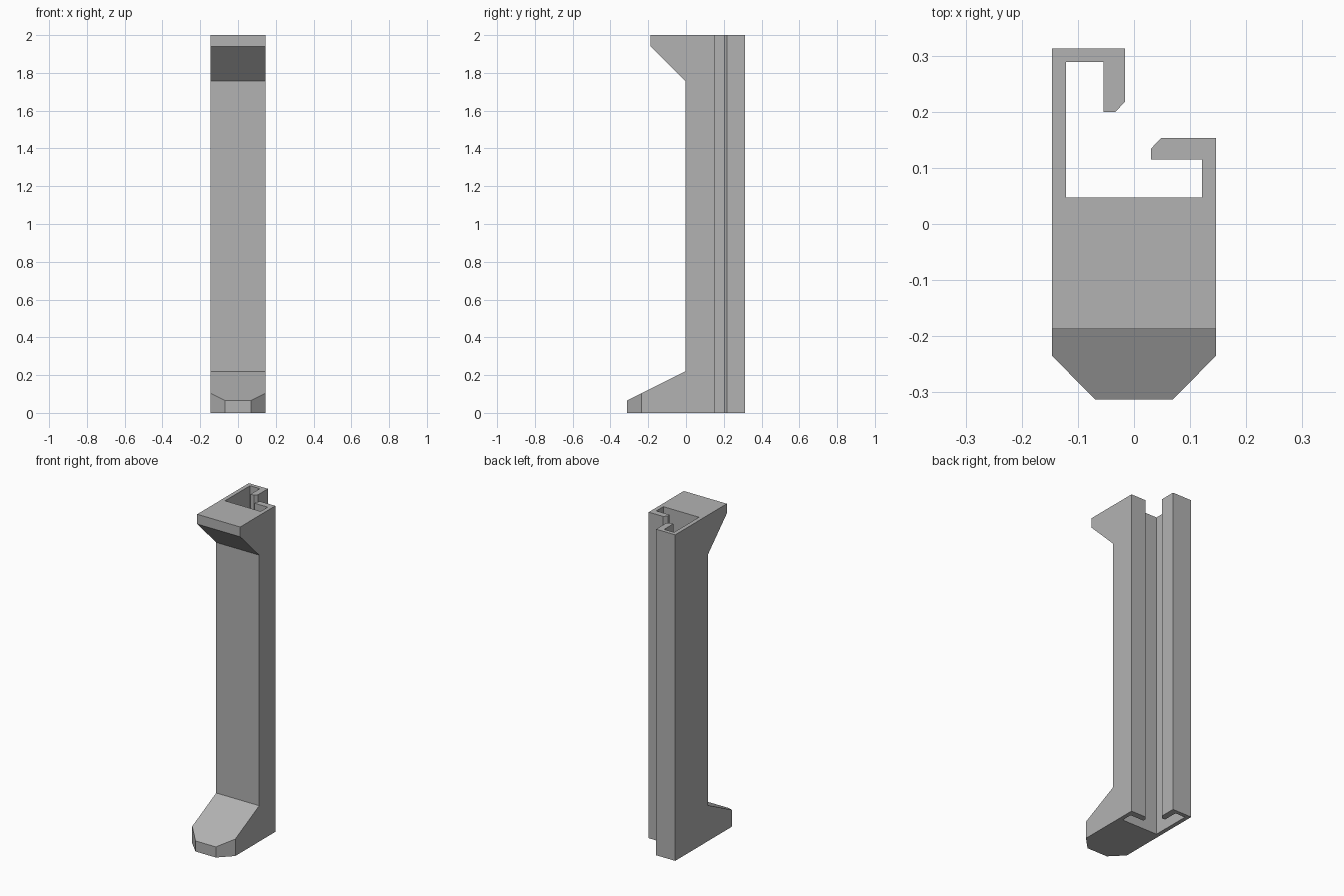
import bpy
import bmesh
from mathutils import Vector

if "Cube" in bpy.data.objects:
    bpy.data.objects.remove(bpy.data.objects["Cube"])


def prism(name, points, direction):
    """Closed prism made by sweeping a planar outline along a vector."""
    bm = bmesh.new()
    face = bm.faces.new([bm.verts.new(p) for p in points])
    swept = bmesh.ops.extrude_face_region(bm, geom=[face])
    moved = [g for g in swept["geom"] if isinstance(g, bmesh.types.BMVert)]
    bmesh.ops.translate(bm, verts=moved, vec=Vector(direction))
    bmesh.ops.recalc_face_normals(bm, faces=bm.faces)
    mesh = bpy.data.meshes.new(name)
    bm.to_mesh(mesh)
    bm.free()
    obj = bpy.data.objects.new(name, mesh)
    bpy.context.collection.objects.link(obj)
    return obj


grey = bpy.data.materials.new("plain grey")
grey.diffuse_color = (0.448, 0.448, 0.448, 1)
grey.use_nodes = True
grey.node_tree.nodes["Principled BSDF"].inputs["Base Color"].default_value = grey.diffuse_color

# Plan outline: chamfered toe, solid body, long left hook, short right hook
W, D = 0.146, 0.313
plan = [
    (-W, -0.235), (-0.069, -D), (0.069, -D), (W, -0.235),
    (W, 0.153), (0.048, 0.153), (0.03, 0.134), (0.03, 0.115),
    (0.121, 0.115), (0.121, 0.047), (-0.121, 0.047), (-0.121, 0.289),
    (-0.054, 0.289), (-0.054, 0.2), (-0.033, 0.2), (-0.016, 0.218),
    (-0.016, D), (-W, D),
]
bracket = prism("hook_bracket", [(x, y, 0) for x, y in plan], (0, 0, 2))
bracket.data.materials.append(grey)

# Side notch: leaves the sloped foot below and the overhanging head above
notch = [
    (-0.003, 0.22), (-0.403, 0.02), (-0.403, 2.1),
    (-0.187, 2.1), (-0.187, 1.94), (-0.003, 1.757),
]
cutter = prism("front_notch_cutter", [(-0.3, y, z) for y, z in notch], (0.6, 0, 0))
cutter.data.materials.append(grey)
cutter.hide_render = True
cutter.display_type = 'WIRE'

cut = bracket.modifiers.new("front_notch", 'BOOLEAN')
cut.operation = 'DIFFERENCE'
cut.solver = 'EXACT'
cut.object = cutter
